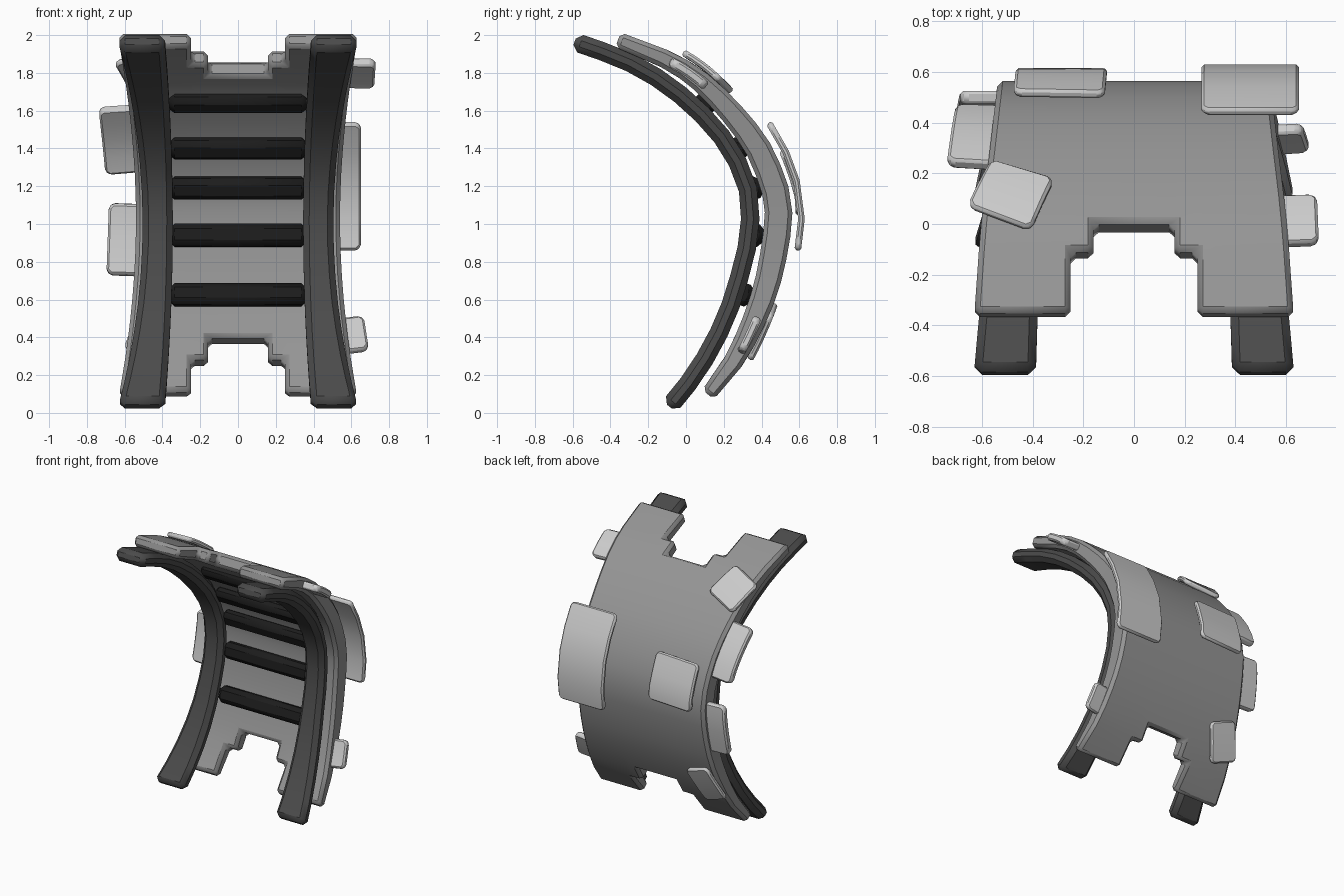
import bpy, bmesh, math
from mathutils import Vector, Matrix

if "Cube" in bpy.data.objects:
    bpy.data.objects.remove(bpy.data.objects["Cube"])


def material(name, v):
    m = bpy.data.materials.new(name)
    m.diffuse_color = (v, v, v, 1)
    m.use_nodes = True
    m.node_tree.nodes["Principled BSDF"].inputs["Base Color"].default_value = m.diffuse_color
    return m


PLATE, PATCH = material("mid_grey", 0.30), material("light_grey", 0.52)
RAIL, RUNG = material("dark_grey", 0.07), material("black", 0.012)


class Arc:
    """Smooth (y, z) path running upwards, addressed by arc length."""

    def __init__(self, pts):
        p = [Vector(q) for q in pts]
        p = [2 * p[0] - p[1]] + p + [2 * p[-1] - p[-2]]
        self.p = []
        for i in range(1, len(p) - 2):
            a, b, c, d = p[i - 1:i + 3]
            for k in range(20):
                t = k / 20
                self.p.append(0.5 * (2 * b + (c - a) * t + (2 * a - 5 * b + 4 * c - d) * t * t
                                     + (3 * b - a - 3 * c + d) * t ** 3))
        self.p.append(p[-2])
        self.s = [0]
        for a, b in zip(self.p, self.p[1:]):
            self.s.append(self.s[-1] + (b - a).length)

    def pos(self, s):
        i = next((k for k in range(1, len(self.s)) if self.s[k] >= s), len(self.s) - 1)
        f = (s - self.s[i - 1]) / (self.s[i] - self.s[i - 1])
        return self.p[i - 1].lerp(self.p[i], f) if 0 <= f <= 1 else self.p[i - 1] + (self.p[i] - self.p[i - 1]) * f

    def normal(self, s):
        d = (self.pos(s + 0.03) - self.pos(s - 0.03)).normalized()
        return Vector((d.y, -d.x))

    def at(self, x, s, off):
        q = self.pos(s) + self.normal(s) * off
        return Vector((x, q.x, q.y))

    def find(self, z):
        return self.s[min(range(len(self.p)), key=lambda k: abs(self.p[k].y - z))]


plate_arc = Arc([(.117, .097), (.22, .225), (.32, .40), (.42, .65), (.475, .905), (.49, 1.09),
                 (.465, 1.20), (.385, 1.395), (.24, 1.59), (.045, 1.78), (-.165, 1.90), (-.36, 1.975)])
rail_arc = Arc([(-.0875, .033), (.065, .23), (.205, .49), (.29, .745), (.33, .92), (.34, 1.07),
                (.32, 1.21), (.23, 1.405), (.07, 1.595), (-.125, 1.755), (-.33, 1.87), (-.59, 1.965)])


def finish(bm, name, mat, bevel):
    bmesh.ops.recalc_face_normals(bm, faces=bm.faces[:])
    me = bpy.data.meshes.new(name)
    bm.to_mesh(me)
    bm.free()
    ob = bpy.data.objects.new(name, me)
    bpy.context.collection.objects.link(ob)
    me.materials.append(mat)
    b = ob.modifiers.new("chamfer", 'BEVEL')
    b.width, b.segments, b.limit_method, b.angle_limit = bevel, 1, 'ANGLE', math.radians(40)
    bpy.context.view_layer.objects.active = ob
    ob.select_set(True)
    bpy.ops.object.shade_smooth_by_angle(angle=math.radians(25))
    ob.select_set(False)
    return ob


def shell(name, mat, us, vs, place, bevel, keep=lambda i, j: True, corner=0):
    """Closed slab over a u/v grid; place(u, v, side) gives positions."""
    bm = bmesh.new()
    verts = {}

    def V(i, j, k):
        if (i, j, k) not in verts:
            verts[i, j, k] = bm.verts.new(place(us[i], vs[j], k))
        return verts[i, j, k]

    edges = {}
    for i in range(len(us) - 1):
        for j in range(len(vs) - 1):
            if keep(i, j):
                c = [(i, j), (i + 1, j), (i + 1, j + 1), (i, j + 1)]
                for k in (-1, 1):
                    bm.faces.new([V(*q, k) for q in c])
                for a, b in zip(c, c[1:] + c[:1]):
                    edges.setdefault(frozenset((a, b)), []).append((a, b))
    for e in edges.values():
        if len(e) == 1:
            a, b = e[0]
            bm.faces.new([V(*a, -1), V(*b, -1), V(*b, 1), V(*a, 1)])
    if corner:
        es = [bm.edges.get((V(i, j, -1), V(i, j, 1))) for i in (0, len(us) - 1) for j in (0, len(vs) - 1)]
        bmesh.ops.bevel(bm, geom=es, offset=corner, segments=1, affect='EDGES')
    return finish(bm, name, mat, bevel)


# Curved back plate with stepped notches at both ends
cuts = [plate_arc.find(z) for z in (.097, .265, .375, 1.825, 1.88, 1.975)]
rows = cuts[:2] + [cuts[2] + (cuts[3] - cuts[2]) * k / 14 for k in range(15)] + cuts[4:]
cols = [-1, -.25, -.16, .16, .25, 1]


def half_thick(s):
    return .04 + .033 * (1 - ((plate_arc.pos(s).y - 1.05) / .95) ** 2)


def plate_place(u, s, side):
    f = (plate_arc.pos(s).y - 1.03) ** 2
    x = u * (.54 + .10 * f) if abs(u) == 1 else u
    return plate_arc.at(x, s, side * half_thick(s))


def plate_keep(i, j):
    inset = (0, 1, 2, 1, 0)[i]
    return inset <= j < len(rows) - 1 - inset


shell("back_plate", PLATE, cols, rows, plate_place, .022, plate_keep)

# Two chamfered side rails that flare towards the ends
rail_rows = [rail_arc.s[-1] * k / 16 for k in range(17)]
for label, sx in (("left", -1), ("right", 1)):
    def rail_place(u, s, side):
        f = (rail_arc.pos(s).y - 1.0) ** 2
        x = (.345 + .045 * f) * (1 - u) + (.505 + .135 * f) * u
        return rail_arc.at(sx * x, s, side * .049)
    shell("side_rail_" + label, RAIL, [0, 1], rail_rows, rail_place, .032)

# Rungs across the inner face
for n, z in enumerate((.625, .94, 1.19, 1.42, 1.66)):
    s = plate_arc.find(z)
    nrm = plate_arc.normal(s)
    bm = bmesh.new()
    bmesh.ops.create_cube(bm, size=1, matrix=Matrix.Diagonal((.73, .09, .12, 1)))
    p = plate_arc.at(0, s, -(half_thick(s) + .04))
    p.z = z - .02 * (n > 2)
    rot = Matrix.Rotation(math.atan2(nrm.y, nrm.x), 4, 'X')
    bmesh.ops.transform(bm, matrix=Matrix.Translation(p) @ rot, verts=bm.verts[:])
    finish(bm, f"rung_{n + 1}", RUNG, .03)

# Loose armour patches: x, z on arc, width, height, turn, offset, thickness
patches = {
    "large_back_patch": (.458, 1.185, .385, .62, 0, .122, .035),
    "centre_back_patch": (-.29, 1.20, .36, .30, 2, .108, .035),
    "upper_turned_patch": (-.485, 1.755, .27, .25, 22, .075, .035),
    "lower_turned_patch": (-.46, .46, .21, .28, -20, .07, .035),
    "upper_right_tab": (.60, 1.80, .25, .23, -2, 0, .05),
    "lower_right_tab": (.57, .41, .22, .20, 8, .01, .045),
    "upper_left_tab": (-.58, 1.45, .28, .41, 5, .01, .05),
    "lower_left_tab": (-.56, .92, .26, .38, -2, .01, .05),
}
for name, (x, z, w, h, turn, off, th) in patches.items():
    s0, a = plate_arc.find(z), math.radians(turn)

    def patch_place(u, v, side):
        return plate_arc.at(x + u * math.cos(a) - v * math.sin(a),
                            s0 + u * math.sin(a) + v * math.cos(a), off + side * th / 2)
    shell(name, PATCH, [-w / 2, w / 2], [h * (k / 4 - .5) for k in range(5)], patch_place, .011, corner=.022)
